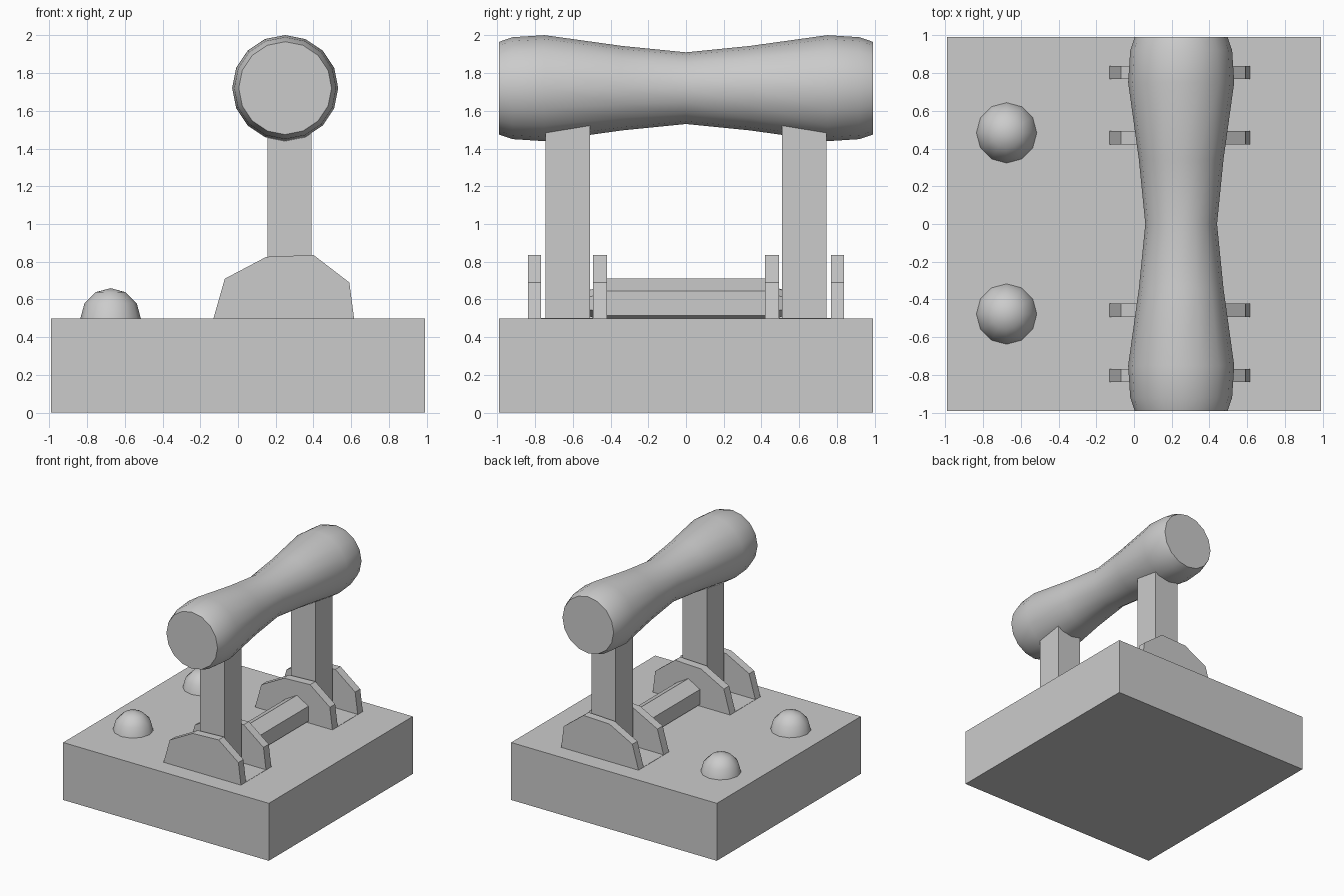
import bpy, bmesh
from math import cos, sin, pi, radians

if "Cube" in bpy.data.objects:
    bpy.data.objects.remove(bpy.data.objects["Cube"])


def finish(name, bm, smooth=False):
    bmesh.ops.recalc_face_normals(bm, faces=bm.faces[:])
    mesh = bpy.data.meshes.new(name)
    bm.to_mesh(mesh)
    bm.free()
    ob = bpy.data.objects.new(name, mesh)
    bpy.context.collection.objects.link(ob)
    if smooth:
        bpy.ops.object.select_all(action='DESELECT')
        ob.select_set(True)
        bpy.context.view_layer.objects.active = ob
        bpy.ops.object.shade_smooth_by_angle(angle=radians(40))
    return ob


def box(name, x0, x1, y0, y1, z0, z1):
    bm = bmesh.new()
    bmesh.ops.create_cube(bm, size=1)
    for v in bm.verts:
        v.co = (x1 if v.co.x > 0 else x0,
                y1 if v.co.y > 0 else y0,
                z1 if v.co.z > 0 else z0)
    return finish(name, bm)


def loft(name, rings, smooth=False):
    """Bridge equal-sized rings of points and cap both ends."""
    bm = bmesh.new()
    loops = [[bm.verts.new(p) for p in ring] for ring in rings]
    n = len(loops[0])
    for a, b in zip(loops, loops[1:]):
        for i in range(n):
            j = (i + 1) % n
            bm.faces.new((a[i], a[j], b[j], b[i]))
    bm.faces.new(loops[0])
    bm.faces.new(loops[-1])
    return finish(name, bm, smooth)


def ring(cx, cz, y, r, n):
    return [(cx + r * sin(2 * pi * i / n), y, cz + r * cos(2 * pi * i / n))
            for i in range(n)]


# Base block
box("base", -0.99, 0.99, -0.99, 0.99, 0, 0.5)

# Waisted round grip along y
half = [(0, 0.19), (0.34, 0.224), (0.75, 0.281), (0.92, 0.27), (0.99, 0.246)]
profile = [(-y, r) for y, r in reversed(half[1:])] + half
loft("grip", [ring(0.25, 1.72, y, r, 16) for y, r in profile], smooth=True)

# Hexagonal pivot bar with short tapered ends
bar = [(-0.51, 0.07), (-0.48, 0.08), (-0.46, 0.13),
       (0.46, 0.13), (0.48, 0.08), (0.51, 0.07)]
loft("pivot_bar", [ring(0.272, 0.58, y, r, 6) for y, r in bar])

# Bracket side outline (x, z)
outline = [(-0.13, 0.5), (-0.07, 0.71), (0.15, 0.826),
           (0.40, 0.836), (0.59, 0.69), (0.615, 0.5)]

for side, s in (("front", -1), ("back", 1)):
    # Upright arm
    box(side + "_arm", 0.155, 0.39, *sorted((s * 0.51, s * 0.745)), 0.5, 1.58)
    # Bracket cheeks and thin foot
    for part, y0, y1 in (("inner", 0.42, 0.493), ("outer", 0.768, 0.838)):
        loft(f"{side}_{part}_bracket",
             [[(x, s * y, z) for x, z in outline] for y in (y0, y1)])
    box(side + "_bracket_foot", -0.13, 0.615,
        *sorted((s * 0.45, s * 0.80)), 0.49, 0.502)
    # Domed button
    bm = bmesh.new()
    bmesh.ops.create_uvsphere(bm, u_segments=12, v_segments=6, radius=0.16)
    bmesh.ops.delete(bm, geom=[v for v in bm.verts if v.co.z < -0.01],
                     context='VERTS')
    bmesh.ops.translate(bm, verts=bm.verts[:], vec=(-0.675, 0.003 + s * 0.48, 0.5))
    finish(side + "_button", bm, smooth=True)
